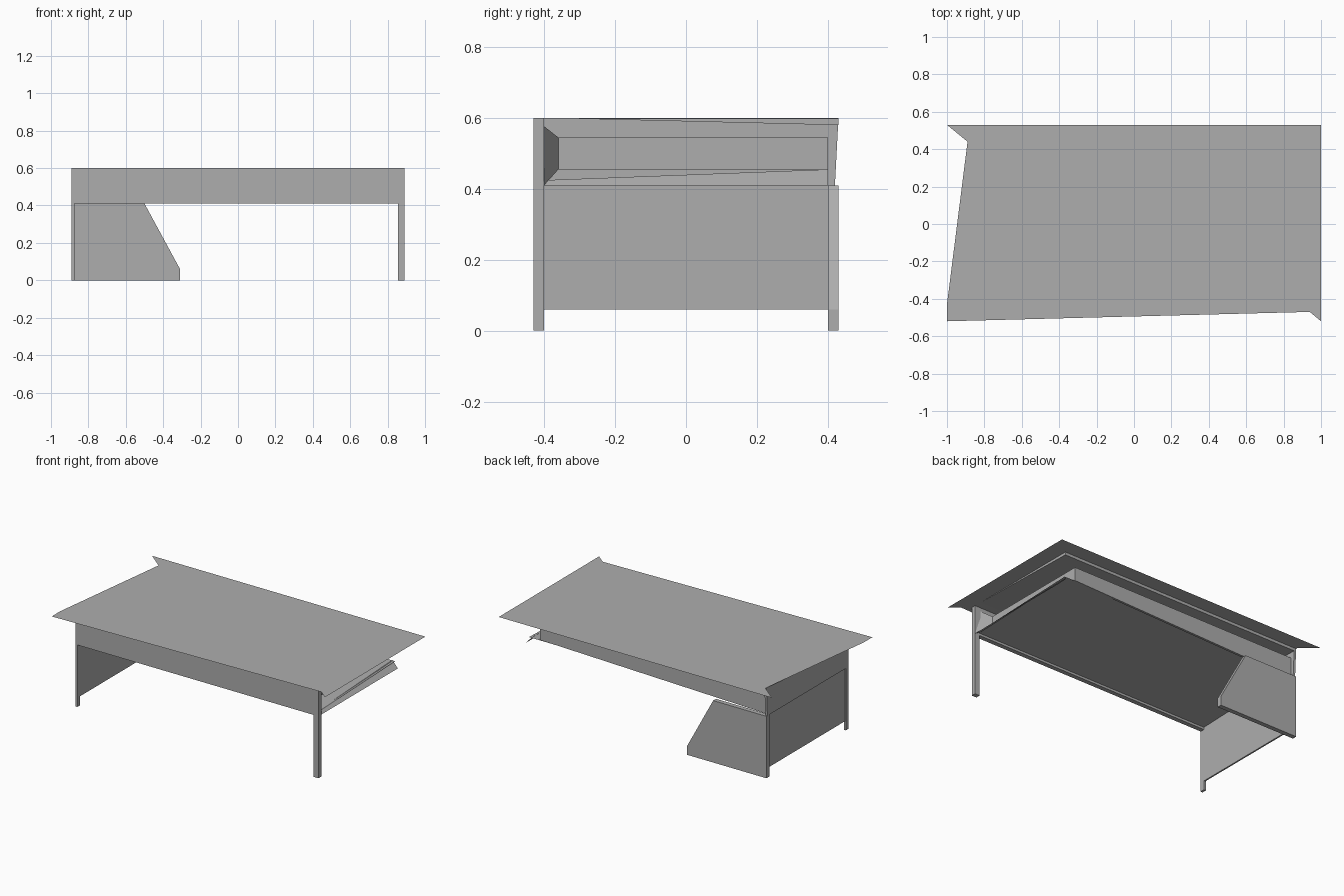
import bpy
import bmesh

if "Cube" in bpy.data.objects:
    bpy.data.objects.remove(bpy.data.objects["Cube"])

grey = bpy.data.materials.new("plain_grey")
grey.use_nodes = True
colour = (0.42, 0.42, 0.42, 1)
grey.diffuse_color = colour
grey.node_tree.nodes["Principled BSDF"].inputs["Base Color"].default_value = colour


def finish(name, bm):
    bmesh.ops.recalc_face_normals(bm, faces=bm.faces)
    mesh = bpy.data.meshes.new(name)
    bm.to_mesh(mesh)
    bm.free()
    mesh.materials.append(grey)
    obj = bpy.data.objects.new(name, mesh)
    bpy.context.collection.objects.link(obj)
    return obj


def prism(name, axis, outline, start, end=None):
    """Flat outline placed across an axis, extruded from start to end."""
    place = {"x": lambda p: (start, p[0], p[1]),
             "y": lambda p: (p[0], start, p[1]),
             "z": lambda p: (p[0], p[1], start)}[axis]
    bm = bmesh.new()
    face = bm.faces.new([bm.verts.new(place(p)) for p in outline])
    if end is not None:
        moved = bmesh.ops.extrude_face_region(bm, geom=[face], use_keep_orig=True)
        verts = [v for v in moved["geom"] if isinstance(v, bmesh.types.BMVert)]
        offset = [end - start if a == axis else 0 for a in "xyz"]
        bmesh.ops.translate(bm, verts=verts, vec=offset)
    return finish(name, bm)


def sheet(name, points):
    bm = bmesh.new()
    bm.faces.new([bm.verts.new(p) for p in points])
    return finish(name, bm)


def rect(a0, b0, a1, b1):
    return [(a0, b0), (a1, b0), (a1, b1), (a0, b1)]


TOP, LOW, SIDE, DEPTH, INNER = 0.6, 0.41, 0.89, 0.43, 0.40

# Thin table top with its notched corners
prism("table_top", "z", [(-1, -0.52), (0.94, -0.47), (1, -0.52), (1, 0.53),
                         (-1, 0.53), (-SIDE, 0.44), (-1, -0.43)], TOP)

# Tapered layer beneath the top, thicker at the back
prism("top_backing", "x", [(-0.35, 0.599), (DEPTH, 0.599), (DEPTH, 0.58)],
      -SIDE, SIDE)

# Front apron and legs
prism("front_apron", "y", rect(-SIDE, LOW, SIDE, TOP), -DEPTH, -INNER)
for name, x0, x1 in (("front_right_leg", -SIDE, -0.875),
                     ("front_left_leg", 0.855, SIDE)):
    prism(name, "y", rect(x0, 0, x1, LOW), -DEPTH, -INNER)

# Closed side: upper apron and the panel below it
prism("side_apron", "x", [(-DEPTH, TOP), (DEPTH, TOP), (0.42, LOW),
                          (-INNER, LOW)], -SIDE, -0.875)
prism("side_panel", "x", rect(-INNER, 0.06, INNER, LOW), -0.885, -0.875)

# Slanted modesty panel at the back
prism("back_panel", "y", [(-SIDE, 0), (-0.31, 0), (-0.31, 0.06), (-0.5, LOW),
                          (-SIDE, LOW)], INNER, DEPTH)

# Recessed rails at the back and the open side
prism("back_rail", "y", [(-0.88, LOW), (0.79, 0.455), (0.79, 0.545),
                         (-0.88, 0.545)], 0.385, INNER)
prism("open_side_rail", "x", rect(-0.36, 0.455, INNER, 0.545), 0.775, 0.79)

# Underside sheet, rising gently toward the back
sheet("underside", [(-0.88, -INNER, 0.425), (0.87, -INNER, 0.425),
                    (0.87, INNER, 0.452), (-0.88, INNER, 0.452)])

# Sloping lip along the open side
sheet("open_side_lip", [(SIDE, -INNER, LOW), (SIDE, INNER, LOW),
                        (0.85, INNER, 0.455), (0.86, -0.39, 0.425)])

# Small gusset behind the open-side leg
sheet("leg_gusset", [(SIDE, -DEPTH, TOP), (SIDE, -INNER, LOW),
                     (0.79, -0.36, 0.455), (0.79, -0.36, 0.545)])
